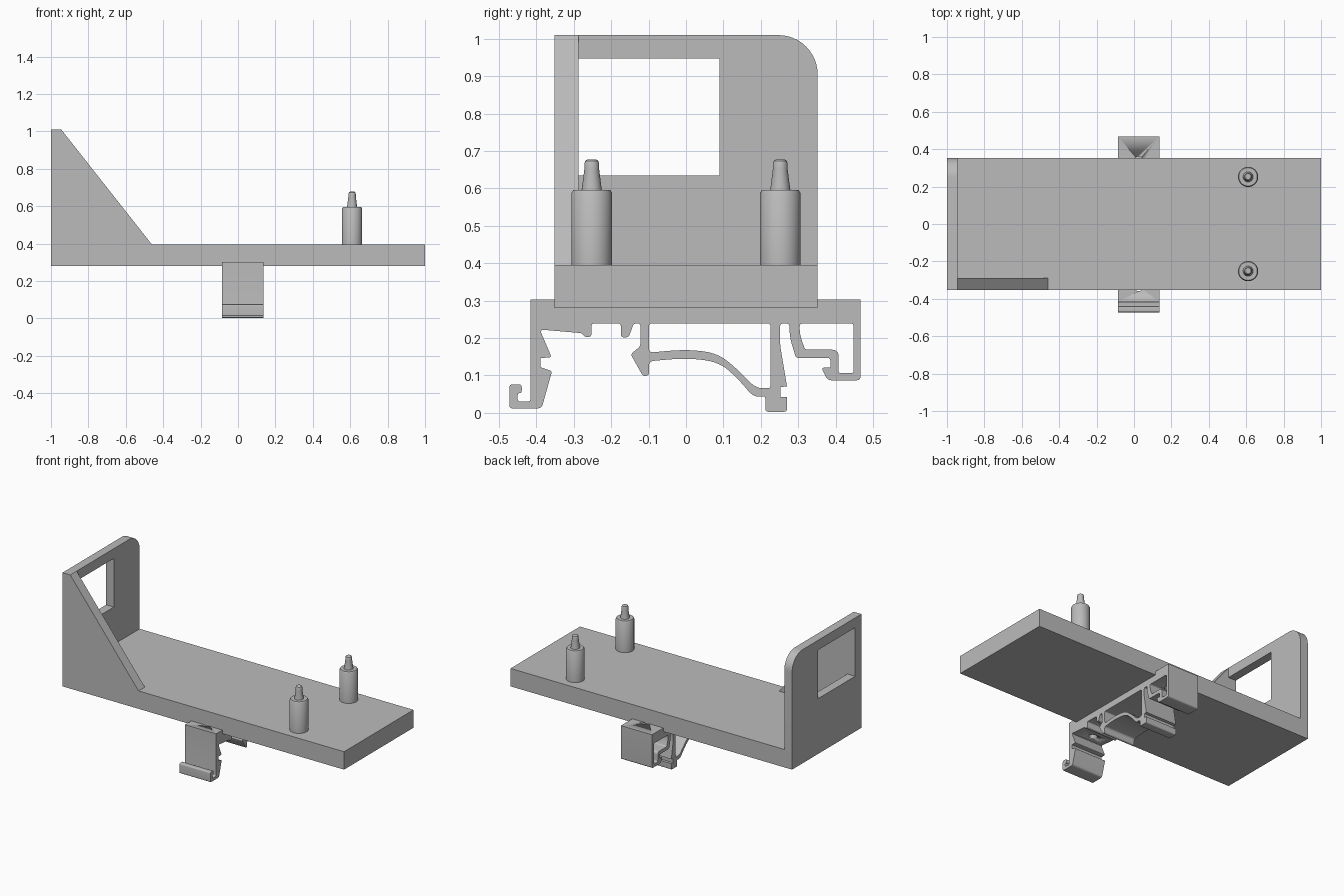
import bpy
import bmesh
import math
from mathutils import Vector, Matrix

default_cube = bpy.data.objects.get("Cube")
if default_cube:
    bpy.data.objects.remove(default_cube, do_unlink=True)

# One grey plastic for every part
grey = bpy.data.materials.new("grey plastic")
grey.use_nodes = True
grey.diffuse_color = (0.5, 0.5, 0.5, 1)
grey.node_tree.nodes["Principled BSDF"].inputs["Base Color"].default_value = grey.diffuse_color


def finish(name, bm):
    """Turn a bmesh into a named, smooth-by-angle object."""
    bmesh.ops.recalc_face_normals(bm, faces=bm.faces)
    mesh = bpy.data.meshes.new(name)
    bm.to_mesh(mesh)
    bm.free()
    mesh.materials.append(grey)
    obj = bpy.data.objects.new(name, mesh)
    bpy.context.collection.objects.link(obj)
    bpy.ops.object.select_all(action="DESELECT")
    obj.select_set(True)
    bpy.context.view_layer.objects.active = obj
    bpy.ops.object.shade_smooth_by_angle(angle=math.radians(32))
    return obj


def rounded(points, default=0.0, steps=5):
    """Round polygon corners; an optional third value sets the corner's reach."""
    result = []
    count = len(points)
    for i, point in enumerate(points):
        corner = Vector(point[:2])
        reach = point[2] if len(point) > 2 else default
        if reach == 0:
            result.append(corner)
            continue
        ends = []
        for other in (points[i - 1], points[(i + 1) % count]):
            arm = Vector(other[:2]) - corner
            ends.append(corner + arm.normalized() * min(reach, arm.length * 0.47))
        for s in range(steps + 1):
            t = s / steps
            result.append(ends[0] * (1 - t) ** 2 + corner * 2 * t * (1 - t) + ends[1] * t * t)
    return result


def slab(name, loops, axis, low, high):
    """Extrude an outline, with any further loops as holes, along x or y."""
    bm = bmesh.new()
    for loop in loops:
        if axis == "x":
            verts = [bm.verts.new((low, p[0], p[1])) for p in loop]
        else:
            verts = [bm.verts.new((p[0], low, p[1])) for p in loop]
        for i, vert in enumerate(verts):
            bm.edges.new((verts[i - 1], vert))
    direction = Vector((1, 0, 0)) if axis == "x" else Vector((0, 1, 0))
    bmesh.ops.triangle_fill(bm, edges=bm.edges[:], use_beauty=True, normal=direction)
    grown = bmesh.ops.extrude_face_region(bm, geom=bm.faces[:], use_keep_orig=True)
    moved = [g for g in grown["geom"] if isinstance(g, bmesh.types.BMVert)]
    bmesh.ops.translate(bm, verts=moved, vec=direction * (high - low))
    return finish(name, bm)


def rectangle(left, right, bottom, top):
    return [(left, bottom), (right, bottom), (right, top), (left, top)]


def lathe(name, profile, x, y):
    """Spin a radius/height profile about a vertical axis."""
    bm = bmesh.new()
    verts = [bm.verts.new((r, 0, z)) for r, z in profile]
    edges = [bm.edges.new(pair) for pair in zip(verts, verts[1:])]
    bmesh.ops.spin(bm, geom=verts + edges, cent=(0, 0, 0), axis=(0, 0, 1),
                   angle=math.tau, steps=40)
    bmesh.ops.remove_doubles(bm, verts=bm.verts, dist=0.0001)
    bmesh.ops.translate(bm, verts=bm.verts, vec=(x, y, 0))
    return finish(name, bm)


# Plate, upright wall with window, and side gusset
half, bottom, deck, top = 0.352, 0.28, 0.395, 1.01
wall_face = -0.945
slab("base_plate", [rectangle(wall_face, 1, bottom, deck)], "y", -half, half)

corner = 0.105
wall_outline = [(-half, bottom), (half, bottom)]
for i in range(13):
    a = math.pi / 2 * i / 12
    wall_outline.append((half - corner + corner * math.cos(a), top - corner + corner * math.sin(a)))
wall_outline.append((-half, top))
window = rectangle(-0.288, 0.09, 0.635, 0.947)
slab("end_wall", [wall_outline, window], "x", -1, wall_face)
slab("side_gusset", [[(wall_face, deck), (-0.46, deck), (wall_face, top)]], "y", -half, -0.288)

# Two stepped contact pins
pin_profile = [(0, deck), (0.054, deck), (0.054, 0.588), (0.049, 0.596), (0.027, 0.596),
               (0.025, 0.61), (0.02, 0.65), (0.02, 0.665), (0.017, 0.674), (0.011, 0.678), (0, 0.678)]
for label, side in (("right", -1), ("left", 1)):
    lathe("contact_pin_" + label, pin_profile, 0.61, side * 0.252)

# Rail clip: the outline runs from the front hook to the rear hook
r = 0.008
under = 0.239
front_hook = [
    (-0.416, 0.303, 0), (-0.416, 0.03, r), (-0.45, 0.03, r), (-0.45, 0.053, r),
    (-0.439, 0.053, r), (-0.439, 0.076, r), (-0.472, 0.076, r), (-0.472, 0.012, r),
    (-0.386, 0.012, 0.012), (-0.358, 0.112, r), (-0.389, 0.122, 0), (-0.389, 0.147, 0),
    (-0.359, 0.148, r), (-0.391, 0.223, 0.012), (-0.277, 0.213, r), (-0.272, 0.203, r),
    (-0.253, 0.203, r), (-0.253, under, r)]
stop_nub = [(-0.174, under, r), (-0.174, 0.202, r), (-0.153, 0.202, r), (-0.14, under, r)]
spring_arch = [
    (-0.122, under, r), (-0.122, 0.178, r), (-0.148, 0.157, r), (-0.115, 0.098, r),
    (-0.099, 0.1, r), (-0.1, 0.138, 0.015), (0, 0.147, 0.1), (0.09, 0.136, 0.1),
    (0.145, 0.085, 0.1), (0.18, 0.042, 0.03), (0.212, 0.045, r), (0.212, 0.003, r),
    (0.27, 0.003, r), (0.27, 0.042, 0), (0.253, 0.042, 0), (0.253, 0.069, 0),
    (0.27, 0.071, 0), (0.25, 0.19, 0.03), (0.252, under, r)]
rear_hook = [
    (0.276, under, r), (0.278, 0.2, 0.02), (0.294, 0.147, r), (0.386, 0.147, r),
    (0.386, 0.121, 0), (0.362, 0.121, r), (0.378, 0.087, 0.012), (0.467, 0.087, 0.012),
    (0.467, 0.303, 0)]
arch_gap = [
    (-0.099, under, r), (-0.099, 0.161, 0.012), (0, 0.17, 0.1), (0.085, 0.16, 0.1),
    (0.145, 0.11, 0.1), (0.185, 0.066, 0.03), (0.226, 0.066, r), (0.226, under, r)]
hook_gap = [
    (0.304, under, r), (0.304, 0.21, 0.02), (0.318, 0.169, r), (0.408, 0.169, 0.018),
    (0.408, 0.106, r), (0.448, 0.106, r), (0.448, under, r)]
clip_outline = front_hook + stop_nub + spring_arch + rear_hook
clip = slab("rail_clip", [rounded(p) for p in (clip_outline, arch_gap, hook_gap)], "x", -0.085, 0.135)

# Two screw holes through the clip's top bar
bm = bmesh.new()
for y in (-0.335, 0.337):
    bmesh.ops.create_cone(bm, cap_ends=True, segments=28, radius1=0.024, radius2=0.024,
                          depth=0.13, matrix=Matrix.Translation((0.025, y, 0.255)))
cutter = finish("hole_cutter", bm)
cutter.hide_render = True
cut = clip.modifiers.new("screw holes", "BOOLEAN")
cut.operation = "DIFFERENCE"
cut.solver = "EXACT"
cut.object = cutter
bpy.context.view_layer.objects.active = clip
bpy.ops.object.modifier_apply(modifier=cut.name)
bpy.data.objects.remove(cutter, do_unlink=True)
